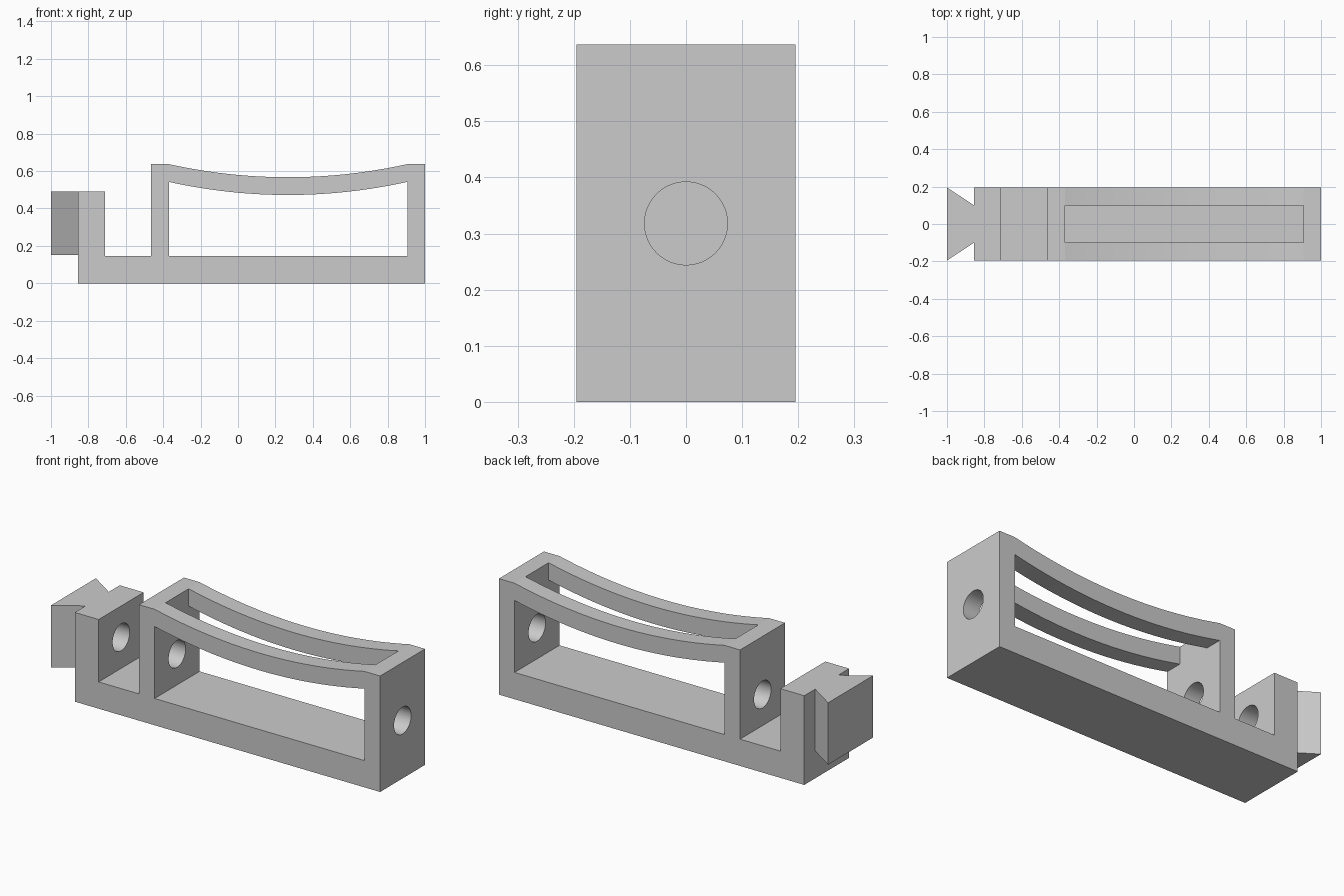
import bpy, bmesh, math

cube = bpy.data.objects.get("Cube")
if cube:
    bpy.data.objects.remove(cube, do_unlink=True)

grey = bpy.data.materials.new("light_grey")
grey.use_nodes = True
COLOUR = (0.6, 0.6, 0.6, 1)
grey.diffuse_color = COLOUR
grey.node_tree.nodes["Principled BSDF"].inputs["Base Color"].default_value = COLOUR

HALF = 0.195                       # half depth of the body
FLOOR, TOP, BLOCK_TOP = 0.147, 0.637, 0.49
X0, X1 = -0.37, 0.905              # inner faces of the two end walls
BACK = -0.855                      # outer face of the small block


def prism(name, points, axis, low, high):
    """Extrude a closed profile along y (points are x, z) or z (points are x, y)."""
    bm = bmesh.new()
    if axis == "y":
        verts = [bm.verts.new((a, low, b)) for a, b in points]
        move = (0, high - low, 0)
    else:
        verts = [bm.verts.new((a, b, low)) for a, b in points]
        move = (0, 0, high - low)
    face = bm.faces.new(verts)
    ext = bmesh.ops.extrude_face_region(bm, geom=[face])
    moved = [v for v in ext["geom"] if isinstance(v, bmesh.types.BMVert)]
    bmesh.ops.translate(bm, verts=moved, vec=move)
    bmesh.ops.recalc_face_normals(bm, faces=bm.faces)
    mesh = bpy.data.meshes.new(name)
    bm.to_mesh(mesh)
    bm.free()
    mesh.materials.append(grey)
    obj = bpy.data.objects.new(name, mesh)
    bpy.context.collection.objects.link(obj)
    return obj


def sag(z_end, depth=0.07, steps=24):
    """Sagging curve from the right wall to the left wall."""
    mid, half = (X0 + X1) / 2, (X1 - X0) / 2
    ts = [1 - 2 * i / steps for i in range(steps + 1)]
    return [(mid + half * t, z_end - depth * (1 - t * t)) for t in ts]


def combine(target, tool, operation):
    mod = target.modifiers.new(tool.name, "BOOLEAN")
    mod.operation = operation
    mod.solver = "EXACT"
    mod.object = tool
    bpy.context.view_layer.objects.active = target
    bpy.ops.object.modifier_apply(modifier=mod.name)
    bpy.data.objects.remove(tool, do_unlink=True)


# Body: base, end walls, sagging top and small block in one side profile
outline = [(BACK, 0), (1, 0), (1, TOP)] + sag(TOP) + [
    (-0.465, TOP), (-0.465, FLOOR), (-0.71, FLOOR),
    (-0.71, BLOCK_TOP), (BACK, BLOCK_TOP)]
body = prism("body_frame", outline, "y", -HALF, HALF)

# Opening through the body from front to back
opening = prism("opening_cutter", [(X0, FLOOR), (X1, FLOOR)] + sag(0.542), "y", -0.5, 0.5)
combine(body, opening, "DIFFERENCE")

# Long slot through the sagging top
slot = prism("slot_cutter", [(X0, -0.1), (X1, -0.1), (X1, 0.1), (X0, 0.1)], "z", 0.3, 0.9)
combine(body, slot, "DIFFERENCE")

# Dovetail on the outside of the small block
dovetail = prism("dovetail", [(-1, -HALF), (BACK, -0.1), (-0.8, -0.1),
                              (-0.8, 0.1), (BACK, 0.1), (-1, HALF)],
                 "z", 0.15, BLOCK_TOP)
combine(body, dovetail, "UNION")

# Round bore through the walls and the small block
bpy.ops.mesh.primitive_cylinder_add(
    vertices=48, radius=0.074, depth=1.2 - BACK,
    location=((1.2 + BACK) / 2, 0, 0.318), rotation=(0, math.pi / 2, 0))
bore = bpy.context.object
bore.name = "bore_cutter"
bore.data.materials.append(grey)
combine(body, bore, "DIFFERENCE")

# Smooth curves, crisp edges
bpy.ops.object.select_all(action="DESELECT")
body.select_set(True)
bpy.context.view_layer.objects.active = body
bpy.ops.object.shade_smooth_by_angle(angle=math.radians(10))
